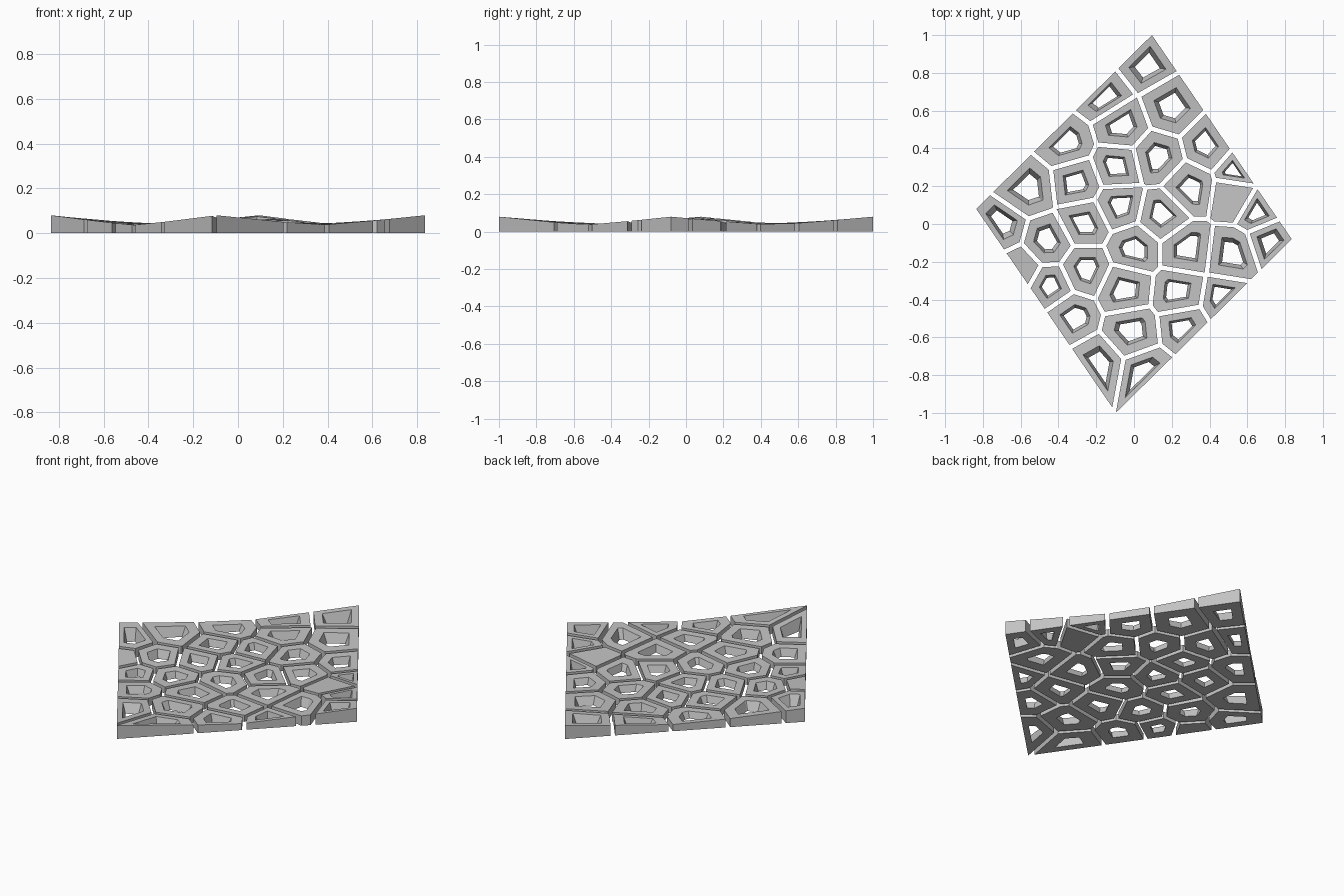
import bpy, bmesh
from mathutils import Vector

cube = bpy.data.objects.get("Cube")
if cube:
    bpy.data.objects.remove(cube, do_unlink=True)

# One plain grey for every piece
grey = bpy.data.materials.new("light_grey")
grey.use_nodes = True
COLOUR = (0.55, 0.55, 0.55, 1)
grey.diffuse_color = COLOUR
grey.node_tree.nodes["Principled BSDF"].inputs["Base Color"].default_value = COLOUR

# Half-axes of the slanted panel outline
A = Vector((0.465, 0.46))
B = Vector((0.37, -0.54))
GAP = 0.024

# Centres of the pierced cells, then of the small solid ones
PIERCED = [(.06, .86), (-.17, .68), (.20, .62), (-.07, .52), (-.36, .43), (-.56, .19),
           (-.71, -.03), (-.30, .22), (-.09, .30), (.12, .35), (.40, .42), (.56, .28),
           (.29, .19), (-.08, .10), (.15, .05), (-.26, .01), (-.46, -.10), (0, -.13),
           (.28, -.13), (.52, -.16), (.66, .08), (.73, -.09), (.24, -.37), (.48, -.41),
           (-.05, -.34), (-.26, -.24), (-.45, -.33), (-.34, -.49), (-.01, -.57),
           (.27, -.54), (-.20, -.74), (.07, -.79)]
SOLID = [(-.61, -.24), (.54, .15)]
SEEDS = [Vector(p) for p in PIERCED + SOLID]


def height(p):
    """Thin in the middle, rising to the four corners."""
    det = A.x * B.y - A.y * B.x
    u = (p.x * B.y - p.y * B.x) / det
    v = (A.x * p.y - A.y * p.x) / det
    return 0.037 + 0.043 * abs(u * v) ** 1.15


def clip(poly, point, normal):
    """Keep the part of the polygon behind the line."""
    out = []
    for p, q in zip(poly, poly[1:] + poly[:1]):
        dp, dq = (p - point).dot(normal), (q - point).dot(normal)
        if dp <= 0:
            out.append(p)
        if dp * dq < 0:
            out.append(p.lerp(q, dp / (dp - dq)))
    return out


def centroid(poly):
    area, c = 0, Vector((0, 0))
    for p, q in zip(poly, poly[1:] + poly[:1]):
        k = p.x * q.y - p.y * q.x
        area += k
        c += (p + q) * k
    return c / (3 * area)


def cell_outline(seed):
    """Cell around the seed, with half a gap taken off each shared side."""
    poly = [-A - B, -A + B, A + B, A - B]
    for other in SEEDS:
        if other is not seed:
            n = (other - seed).normalized()
            poly = clip(poly, (seed + other) / 2 - n * GAP / 2, n)
    return [p for i, p in enumerate(poly) if (p - poly[i - 1]).length > 0.008]


def ring(bm, poly, z):
    return [bm.verts.new((p.x, p.y, z(p))) for p in poly]


def bridge(bm, lower, upper):
    n = len(lower)
    for i in range(n):
        j = (i + 1) % n
        bm.faces.new((lower[i], lower[j], upper[j], upper[i]))


def build_cell(name, seed, pierced):
    poly = cell_outline(seed)
    bm = bmesh.new()
    base = ring(bm, poly, lambda p: 0)
    top = ring(bm, poly, height)
    bridge(bm, base, top)
    if pierced:
        # Funnel opening: wider at the top, more so where the cell is thick
        c = centroid(poly)
        small = 0.43
        wide = small + 3.2 * height(c)
        hole_top = ring(bm, [c.lerp(p, wide) for p in poly], height)
        hole_base = ring(bm, [c.lerp(p, small) for p in poly], lambda p: 0)
        bridge(bm, top, hole_top)
        bridge(bm, hole_top, hole_base)
        bridge(bm, hole_base, base)
    else:
        bm.faces.new(top)
        bm.faces.new(base[::-1])
    bmesh.ops.recalc_face_normals(bm, faces=bm.faces)
    mesh = bpy.data.meshes.new(name)
    bm.to_mesh(mesh)
    bm.free()
    mesh.materials.append(grey)
    bpy.context.collection.objects.link(bpy.data.objects.new(name, mesh))


for i, seed in enumerate(SEEDS):
    pierced = i < len(PIERCED)
    build_cell(f"{'pierced' if pierced else 'solid'}_cell_{i + 1:02d}", seed, pierced)
